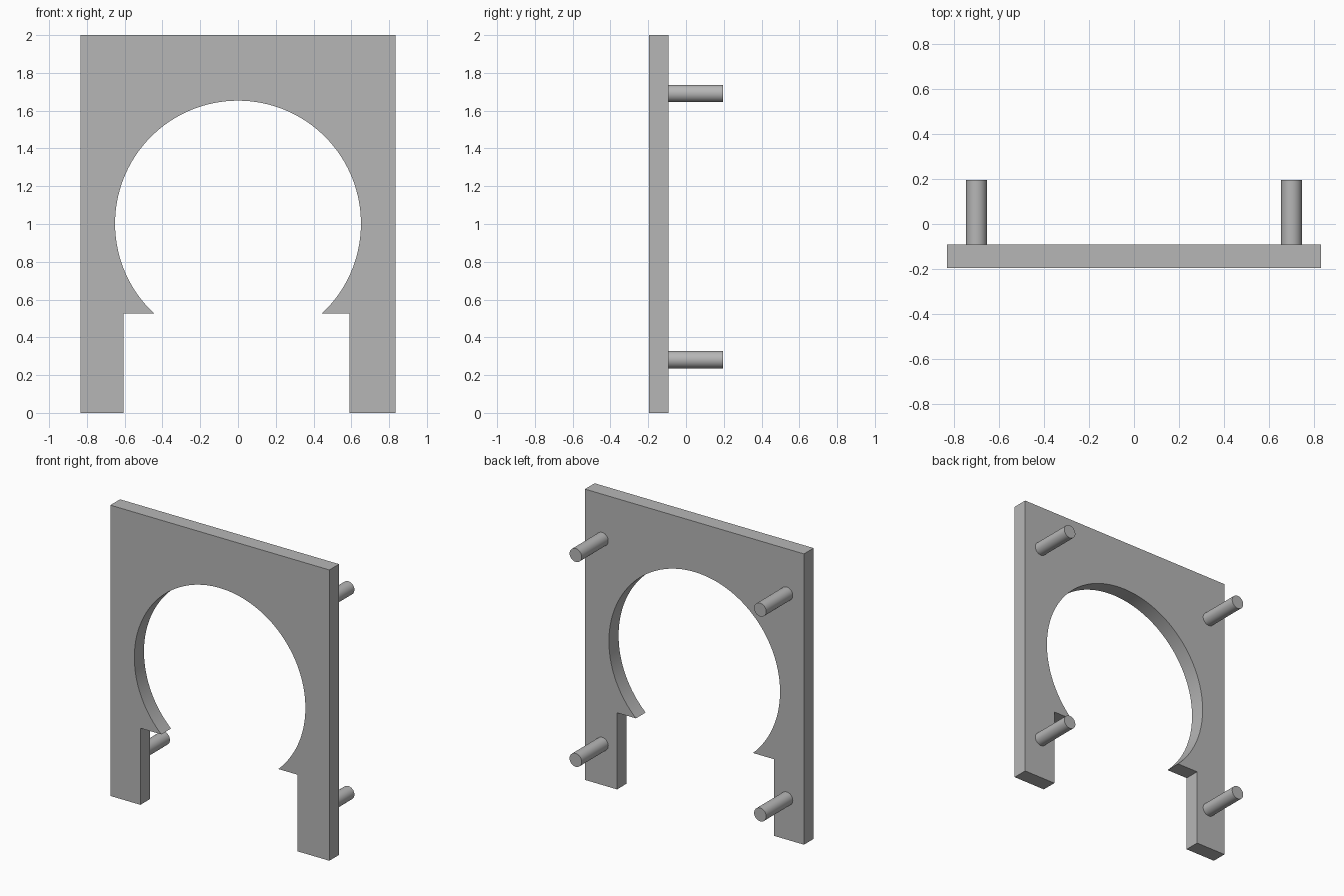
import bpy, bmesh, math
from mathutils import Matrix, Vector

cube = bpy.data.objects.get("Cube")
if cube:
    bpy.data.objects.remove(cube, do_unlink=True)

FRONT, PLATE_BACK, PIN_END = -0.197, -0.092, 0.197
HALF_WIDTH, HEIGHT = 0.833, 2.0
RADIUS, CENTRE_Z, NOTCH_Z = 0.651, 1.002, 0.527

grey = bpy.data.materials.new("plain grey")
grey.use_nodes = True
colour = (0.47, 0.47, 0.47, 1)
grey.diffuse_color = colour
grey.node_tree.nodes["Principled BSDF"].inputs["Base Color"].default_value = colour


def finish(bm, name):
    bmesh.ops.recalc_face_normals(bm, faces=bm.faces)
    mesh = bpy.data.meshes.new(name)
    bm.to_mesh(mesh)
    bm.free()
    mesh.materials.append(grey)
    obj = bpy.data.objects.new(name, mesh)
    bpy.context.collection.objects.link(obj)
    bpy.ops.object.select_all(action='DESELECT')
    obj.select_set(True)
    bpy.context.view_layer.objects.active = obj
    bpy.ops.object.shade_smooth_by_angle(angle=math.radians(30))
    return obj


# Arch plate: outer frame, two legs, and a round opening that overhangs them
start = math.asin((NOTCH_Z - CENTRE_Z) / RADIUS)
sweep = math.pi - 2 * start
steps = 96
arc = [(RADIUS * math.cos(start + sweep * i / steps),
        CENTRE_Z + RADIUS * math.sin(start + sweep * i / steps))
       for i in range(steps + 1)]
right_leg = [(-0.605, NOTCH_Z), (-0.605, 0), (-HALF_WIDTH, 0), (-HALF_WIDTH, HEIGHT)]
left_leg = [(HALF_WIDTH, HEIGHT), (HALF_WIDTH, 0), (0.589, 0), (0.589, NOTCH_Z)]

bm = bmesh.new()
face = bm.faces.new([bm.verts.new((x, FRONT, z)) for x, z in arc + right_leg + left_leg])
solid = bmesh.ops.extrude_face_region(bm, geom=[face], use_keep_orig=True)
moved = [v for v in solid["geom"] if isinstance(v, bmesh.types.BMVert)]
bmesh.ops.translate(bm, verts=moved, vec=Vector((0, PLATE_BACK - FRONT, 0)))
finish(bm, "arch_plate")

# Round mounting pins on the back
for side, x in (("left", 0.702), ("right", -0.702)):
    for level, z in (("upper", 1.691), ("lower", 0.282)):
        bm = bmesh.new()
        bmesh.ops.create_cone(
            bm, cap_ends=True, segments=48, radius1=0.046, radius2=0.046,
            depth=PIN_END - PLATE_BACK,
            matrix=Matrix.Translation((x, (PIN_END + PLATE_BACK) / 2, z))
            @ Matrix.Rotation(math.pi / 2, 4, 'X'))
        finish(bm, f"{level}_{side}_pin")
